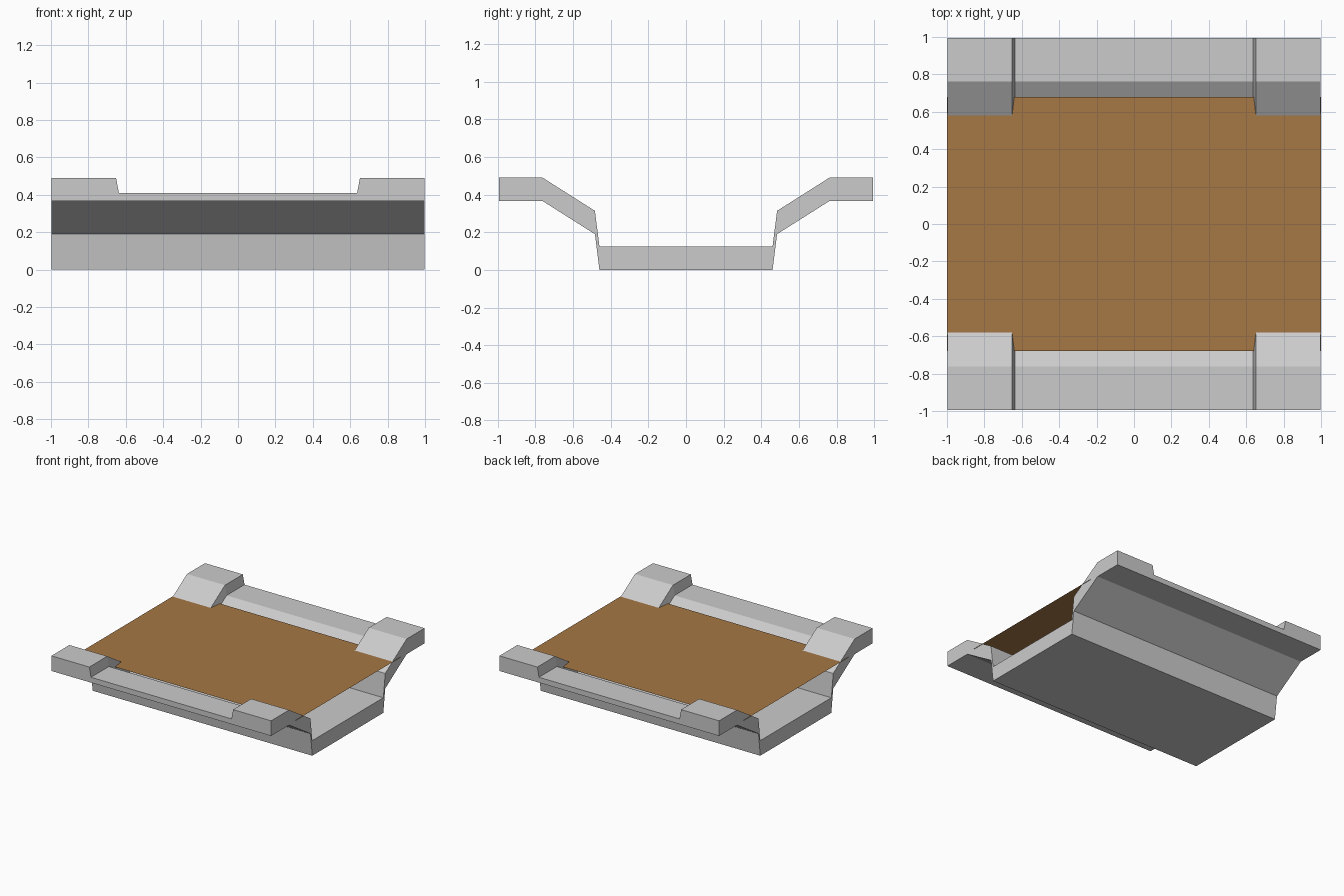
import bpy, bmesh

if "Cube" in bpy.data.objects:
    bpy.data.objects.remove(bpy.data.objects["Cube"])


def material(name, rgb):
    m = bpy.data.materials.new(name)
    m.diffuse_color = (*rgb, 1.0)
    m.use_nodes = True
    m.node_tree.nodes["Principled BSDF"].inputs["Base Color"].default_value = m.diffuse_color
    return m


def add_object(name, bm, mat):
    mesh = bpy.data.meshes.new(name)
    bm.to_mesh(mesh)
    bm.free()
    mesh.materials.append(mat)
    obj = bpy.data.objects.new(name, mesh)
    bpy.context.collection.objects.link(obj)
    return obj


grey = material("stone grey", (0.6, 0.6, 0.6))
brown = material("muddy brown", (0.38, 0.185, 0.06))

# Trough cross-section (y, z) of the underside, from the floor to the rim
half = [(0.46, 0.0), (0.484, 0.19), (0.762, 0.366), (0.994, 0.366)]
under = [(-y, z) for y, z in reversed(half)] + half
THICK = 0.124


def section(bm, x, drop):
    low = [bm.verts.new((x, y, z)) for y, z in under]
    # the banks are lowered by drop, the floor stays level
    top = [bm.verts.new((x, y, z + THICK - (drop if z > 0.1 else 0)))
           for y, z in under]
    return low, top


# Trough: sections joined along x, with the banks lowered in the middle
bm = bmesh.new()
stations = [(-0.996, 0), (-0.652, 0), (-0.637, 0.08),
            (0.637, 0.08), (0.652, 0), (0.996, 0)]
rings = [section(bm, x, d) for x, d in stations]
n = len(under)
for (la, ta), (lb, tb) in zip(rings, rings[1:]):
    for i in range(n - 1):
        bm.faces.new((la[i], lb[i], lb[i + 1], la[i + 1]))
        bm.faces.new((ta[i], ta[i + 1], tb[i + 1], tb[i]))
    for i in (0, n - 1):
        bm.faces.new((la[i], ta[i], tb[i], lb[i]))
for low, top in (rings[0], rings[-1]):
    for i in range(n - 1):
        bm.faces.new((low[i], low[i + 1], top[i + 1], top[i]))
bmesh.ops.recalc_face_normals(bm, faces=bm.faces)
add_object("channel_trough", bm, grey)

# Flat liquid surface
bm = bmesh.new()
bm.faces.new([bm.verts.new((x, y, 0.374)) for x, y in
              ((-1, -0.68), (1, -0.68), (1, 0.68), (-1, 0.68))])
add_object("liquid_surface", bm, brown)
